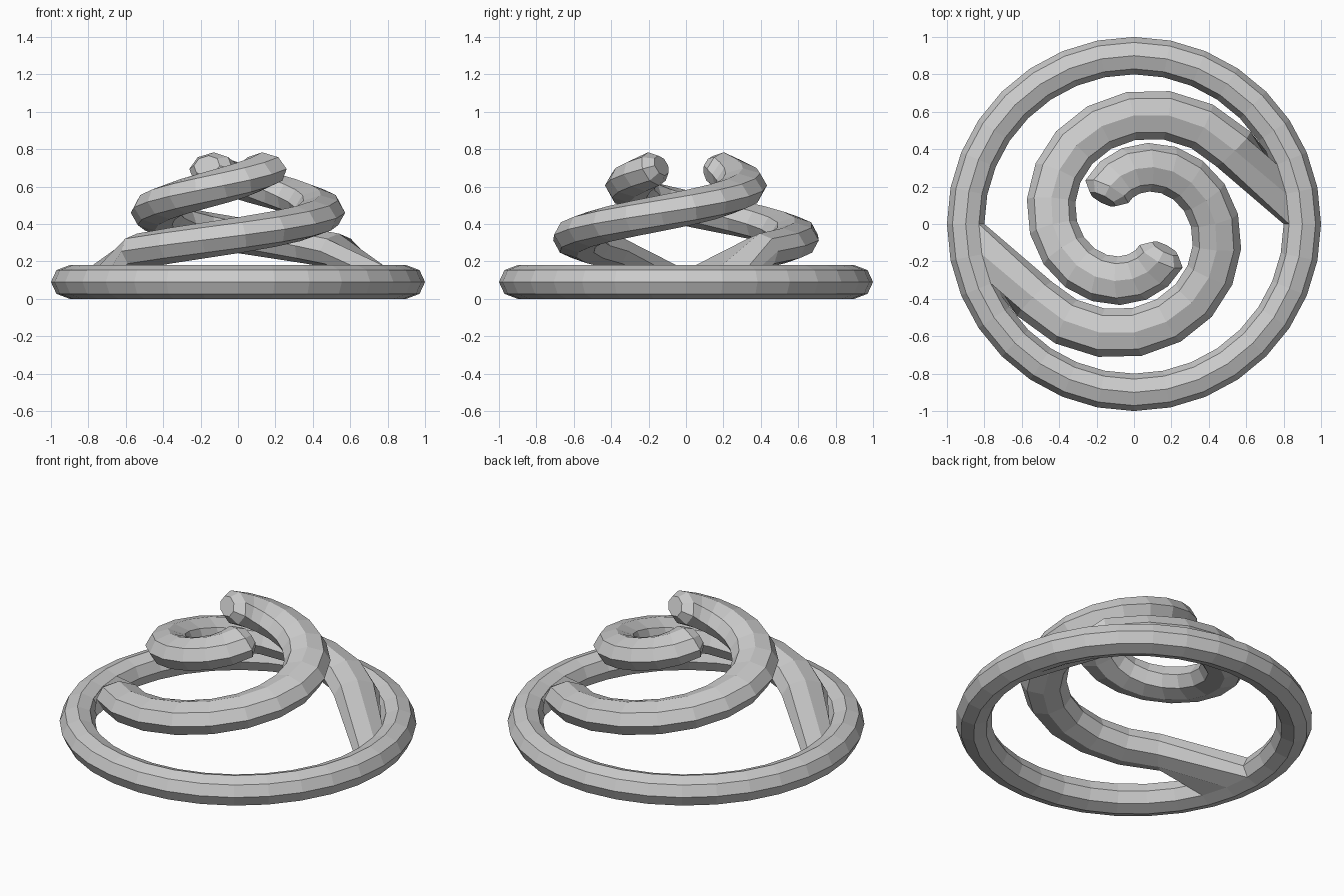
import bpy
from math import sin, cos, tau, radians
from mathutils import Vector

if "Cube" in bpy.data.objects:
    bpy.data.objects.remove(bpy.data.objects["Cube"])

SIDES, SEGS = 8, 32


def make(name, verts, faces):
    mesh = bpy.data.meshes.new(name)
    mesh.from_pydata([tuple(v) for v in verts], [], faces)
    mesh.update()
    ob = bpy.data.objects.new(name, mesh)
    bpy.context.collection.objects.link(ob)
    return ob


def ring_point(seg, k):
    a, t = tau * seg / SEGS, tau * k / SIDES
    r = 0.9 + 0.1 * cos(t)
    return Vector((r * cos(a), r * sin(a), 0.09 + 0.09 * sin(t)))


# Base ring, left open where the two arms grow out of its inner wall
open_segs = {0, 1, SEGS // 2, SEGS // 2 + 1}
verts = [ring_point(i, k) for i in range(SEGS) for k in range(SIDES)]
faces = []
for i in range(SEGS):
    for k in range(SIDES):
        if i in open_segs and k in (3, 4):
            continue
        j, m = (i + 1) % SEGS, (k + 1) % SIDES
        faces.append((i * SIDES + k, j * SIDES + k, j * SIDES + m, i * SIDES + m))
make("base_ring", verts, faces)


# Spiral path: climbs while winding towards the middle
def path(deg):
    q = (deg - 270) / 90
    r, a = 0.58 - 0.145 * q, radians(deg)
    return Vector((r * cos(a), r * sin(a), 0.34 + 0.145 * q))


def section(deg, scale=1.0, push=0.0):
    t = (path(deg + 1) - path(deg - 1)).normalized()
    n = t.cross(Vector((0, 0, 1))).normalized()
    u = n.cross(t)
    c = path(deg) + t * push
    return [c + n * 0.13 * scale * cos(tau * k / SIDES)
            + u * 0.095 * scale * sin(tau * k / SIDES) for k in range(SIDES)]


# Arm root: the boundary of the opening in the ring
h = SEGS // 2
root = [ring_point(h + s, k) for s, k in
        ((2, 4), (2, 3), (1, 3), (0, 3), (0, 4), (0, 5), (1, 5), (2, 5))]
loops = [root] + [section(217 + 18.2 * i) for i in range(16)]
loops.append(section(490, 0.6, 0.05))

# Two identical arms, half a turn apart
for name, sign in (("spiral_arm_left", 1), ("spiral_arm_right", -1)):
    verts = [Vector((v.x * sign, v.y * sign, v.z)) for loop in loops for v in loop]
    faces = []
    for i in range(len(loops) - 1):
        for k in range(SIDES):
            m = (k + 1) % SIDES
            a, b = i * SIDES, (i + 1) * SIDES
            faces.append((a + m, a + k, b + k, b + m)[::-1])
    last = (len(loops) - 1) * SIDES
    faces.append(tuple(last + k for k in reversed(range(SIDES))))
    ob = make(name, verts, faces)
    # Consistent outward normals
    import bmesh
    bm = bmesh.new()
    bm.from_mesh(ob.data)
    bmesh.ops.recalc_face_normals(bm, faces=bm.faces)
    bm.to_mesh(ob.data)
    bm.free()
